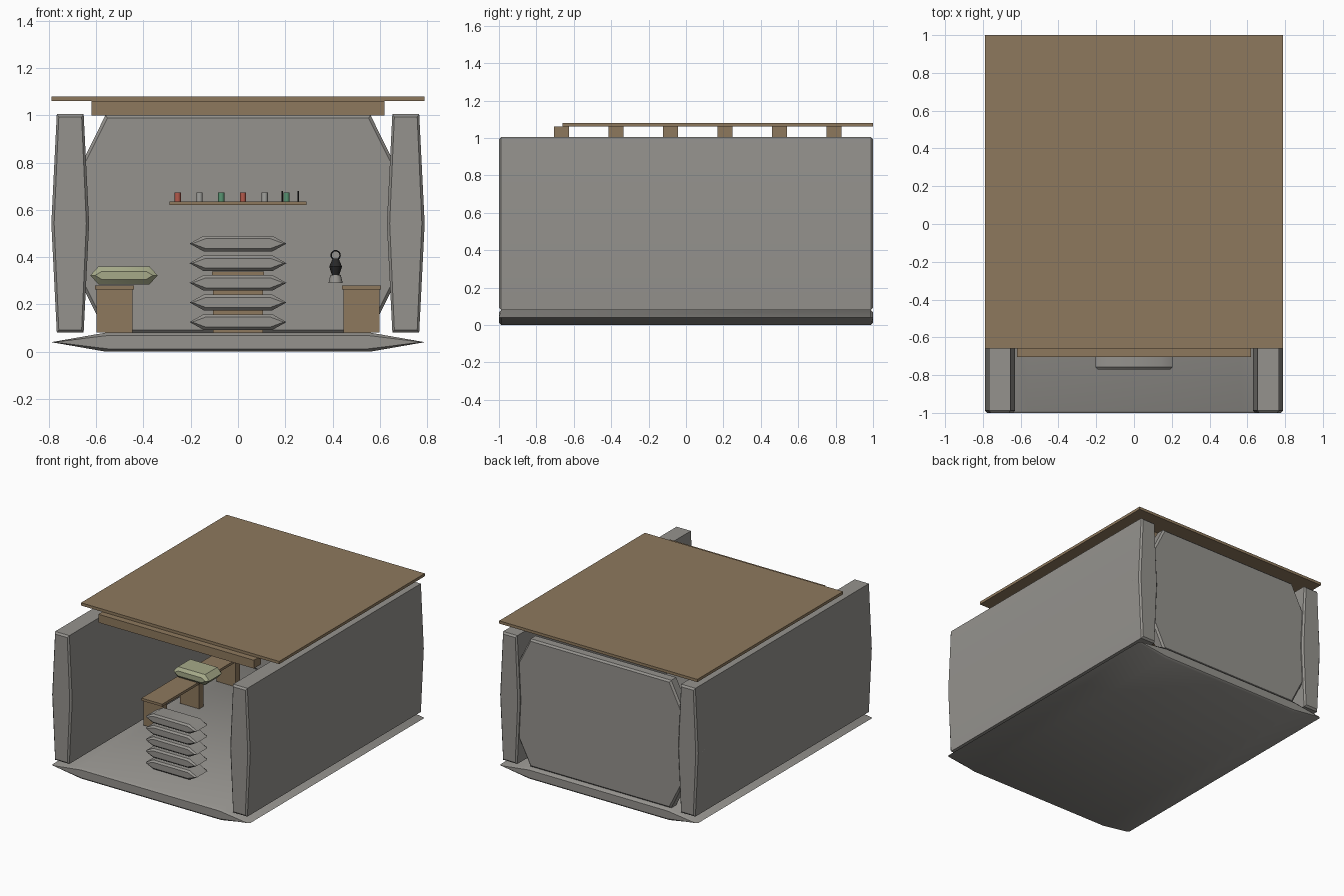
import bpy, bmesh, math
from mathutils import Matrix

if "Cube" in bpy.data.objects:
    bpy.data.objects.remove(bpy.data.objects["Cube"])


def mat(name, r, g, b):
    m = bpy.data.materials.new(name)
    m.diffuse_color = (r, g, b, 1)
    m.use_nodes = True
    m.node_tree.nodes["Principled BSDF"].inputs["Base Color"].default_value = m.diffuse_color
    return m


STONE = mat("stone", 0.30, 0.29, 0.27)
WOOD = mat("wood", 0.27, 0.19, 0.11)
CLOTH = mat("cloth", 0.38, 0.40, 0.25)
IRON = mat("iron", 0.02, 0.02, 0.02)
RED = mat("red_glass", 0.45, 0.10, 0.07)
GREY = mat("grey_glass", 0.35, 0.35, 0.33)
GREEN = mat("green_glass", 0.10, 0.30, 0.17)


def finish(name, bm, material, smooth=False):
    bmesh.ops.recalc_face_normals(bm, faces=bm.faces)
    me = bpy.data.meshes.new(name)
    bm.to_mesh(me)
    bm.free()
    ob = bpy.data.objects.new(name, me)
    bpy.context.collection.objects.link(ob)
    me.materials.append(material)
    if smooth:
        bpy.ops.object.select_all(action='DESELECT')
        ob.select_set(True)
        bpy.context.view_layer.objects.active = ob
        bpy.ops.object.shade_smooth_by_angle(angle=math.radians(35))
    return ob


def box(name, x0, x1, y0, y1, z0, z1, material=WOOD):
    bm = bmesh.new()
    bmesh.ops.create_cube(bm, size=1)
    for v in bm.verts:
        v.co = ((x0 + x1) / 2 + v.co.x * (x1 - x0),
                (y0 + y1) / 2 + v.co.y * (y1 - y0),
                (z0 + z1) / 2 + v.co.z * (z1 - z0))
    return finish(name, bm, material)


def slab(name, x0, x1, y0, y1, z0, z1, edge=0.012, flat=0.71, material=STONE):
    """Block with a pointed six-sided x/z section and chamfered y ends."""
    cx, cz, w, h = (x0 + x1) / 2, (z0 + z1) / 2, (x1 - x0) / 2, (z1 - z0) / 2
    section = [(-1, 0), (-flat, -1), (flat, -1), (1, 0), (flat, 1), (-flat, 1)]
    bm = bmesh.new()
    rings = []
    for y, e in ((y0, edge), (y0 + edge, 0), (y1 - edge, 0), (y1, edge)):
        rings.append([bm.verts.new((cx + px * (w - e), y, cz + pz * (h - e)))
                      for px, pz in section])
    for a, b in zip(rings, rings[1:]):
        for i in range(6):
            j = (i + 1) % 6
            bm.faces.new((a[i], a[j], b[j], b[i]))
    bm.faces.new(rings[0])
    bm.faces.new(rings[-1])
    return finish(name, bm, material, True)


def cone(name, x, y, z0, z1, r0, r1, material, sides=12):
    bm = bmesh.new()
    bmesh.ops.create_cone(bm, cap_ends=True, segments=sides, radius1=r0, radius2=r1,
                          depth=z1 - z0, matrix=Matrix.Translation((x, y, (z0 + z1) / 2)))
    return finish(name, bm, material, True)


# Room shell
slab("floor", -0.79, 0.79, -1, 1, 0, 0.08)
slab("left_wall", -0.79, -0.63, -1, 1, 0.08, 1.005)
slab("right_wall", 0.63, 0.79, -1, 1, 0.08, 1.005)
slab("back_wall", -0.79, 0.79, 0.90, 0.98, 0.08, 1.0)

# Ceiling boards on cross beams
box("ceiling_boards", -0.79, 0.79, -0.66, 1, 1.06, 1.08)
for i in range(6):
    y = -0.665 + i * 0.2915
    box(f"ceiling_beam_{i}", -0.62, 0.62, y - 0.04, y + 0.04, 1.0, 1.06)

# Stack of stone steps
for i in range(5):
    z = 0.125 + i * 0.083
    slab(f"step_{i}", -0.205, 0.205, -0.77, -0.63, z - 0.033, z + 0.033)

# Benches along both walls
for side, s in (("left", -1), ("right", 1)):
    xa, xb = sorted((s * 0.605, s * 0.44))
    box(f"{side}_bench_seat", xa, xb, -0.235, 0.68, 0.262, 0.28)
    for i, y in enumerate((-0.22, 0.195, 0.61)):
        box(f"{side}_bench_leg_{i}", xa + 0.006, xb - 0.006, y, y + 0.05, 0.08, 0.262)

# Small table
box("table_top", -0.11, 0.11, 0.12, 0.34, 0.32, 0.34)
for i, y in enumerate((0.14, 0.29)):
    box(f"table_leg_{i}", -0.105, 0.105, y, y + 0.03, 0.08, 0.32)

# Pillow
slab("pillow", -0.625, -0.34, 0.14, 0.32, 0.285, 0.36, 0.02, 0.76, CLOTH)

# Shelf with bottles and two rods
box("shelf", -0.29, 0.29, 0.79, 0.91, 0.62, 0.635)
for i in range(6):
    cone(f"bottle_{i}", -0.255 + i * 0.092, 0.85, 0.635, 0.673, 0.013, 0.013,
         (RED, GREY, GREEN)[i % 3])
for i, x in enumerate((0.187, 0.255)):
    cone(f"rod_{i}", x, 0.82, 0.635, 0.68, 0.003, 0.003, IRON, 8)

# Lantern with base, body and carrying ring
LX, LY = 0.413, 0.2
cone("lantern_base", LX, LY, 0.29, 0.325, 0.03, 0.022, STONE)
cone("lantern_body", LX, LY, 0.325, 0.36, 0.016, 0.027, IRON)
cone("lantern_cap", LX, LY, 0.36, 0.395, 0.027, 0.012, IRON)
bpy.ops.mesh.primitive_torus_add(major_segments=20, minor_segments=6, major_radius=0.019,
                                 minor_radius=0.003, location=(LX, LY, 0.408),
                                 rotation=(math.pi / 2, 0, 0))
ring = bpy.context.object
ring.name = "lantern_ring"
ring.data.materials.append(IRON)
